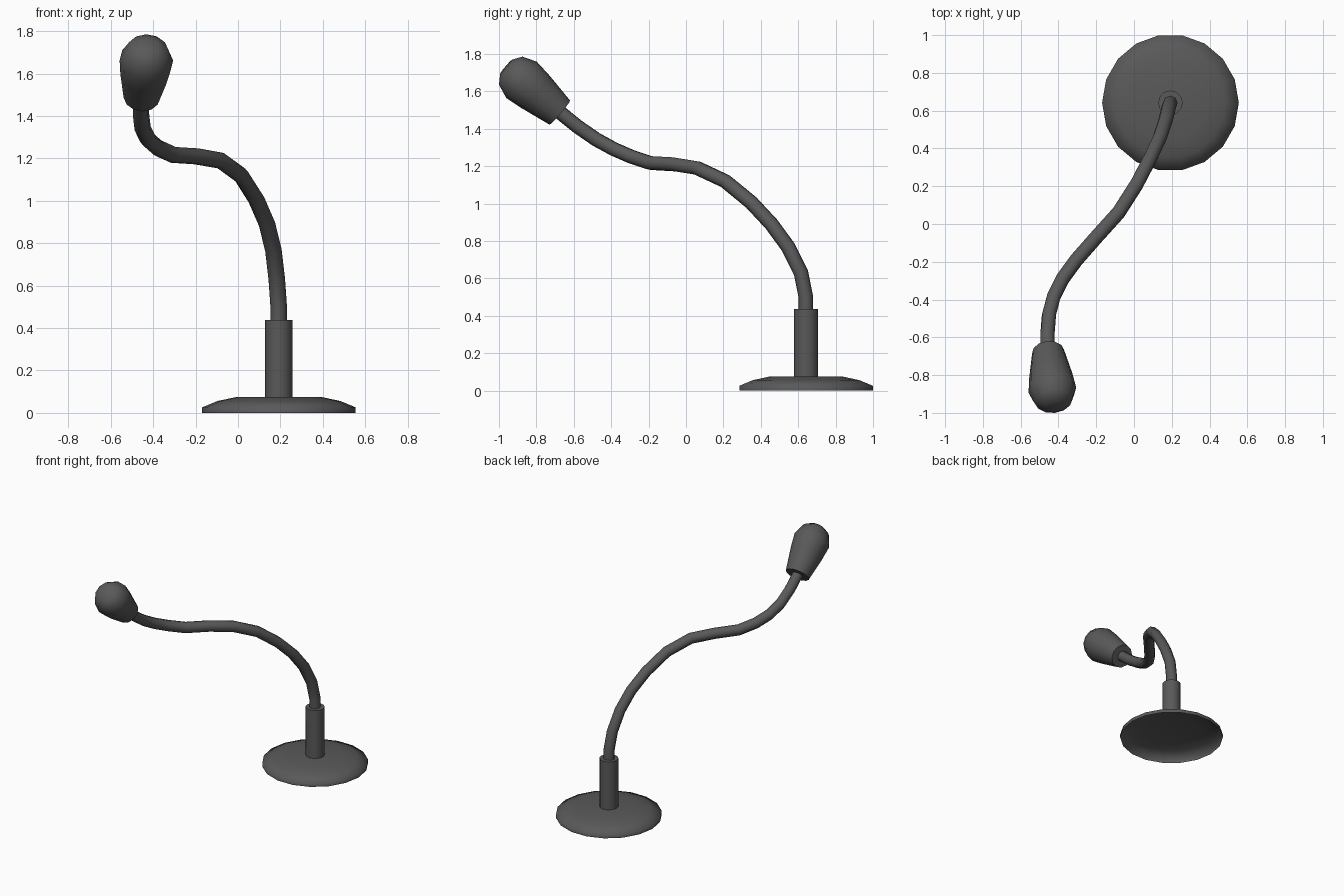
import bpy, bmesh, math
from mathutils import Vector, Matrix

if "Cube" in bpy.data.objects:
    bpy.data.objects.remove(bpy.data.objects["Cube"])

grey = bpy.data.materials.new("dark_grey")
grey.diffuse_color = (0.1, 0.1, 0.1, 1)
grey.use_nodes = True
grey.node_tree.nodes["Principled BSDF"].inputs["Base Color"].default_value = grey.diffuse_color


def finish(obj, angle):
    obj.data.materials.clear()
    obj.data.materials.append(grey)
    bpy.ops.object.select_all(action='DESELECT')
    obj.select_set(True)
    bpy.context.view_layer.objects.active = obj
    bpy.ops.object.shade_smooth_by_angle(angle=math.radians(angle))


def lathe(name, profile, sides, origin, axis=(0, 0, 1), angle=40, bottom=True):
    """Solid of revolution from (radius, height) pairs along an axis."""
    bm = bmesh.new()
    rings = [[bm.verts.new((r * math.cos(2 * math.pi * i / sides),
                            r * math.sin(2 * math.pi * i / sides), h))
              for i in range(sides)] for r, h in profile]
    for a, b in zip(rings, rings[1:]):
        for i in range(sides):
            j = (i + 1) % sides
            bm.faces.new((a[i], a[j], b[j], b[i]))
    if bottom:
        bm.faces.new(rings[0][::-1])
    bm.faces.new(rings[-1])
    rot = Vector(axis).to_track_quat('Z', 'Y').to_matrix().to_4x4()
    bm.transform(Matrix.Translation(origin) @ rot)
    mesh = bpy.data.meshes.new(name)
    bm.to_mesh(mesh)
    bm.free()
    obj = bpy.data.objects.new(name, mesh)
    bpy.context.collection.objects.link(obj)
    finish(obj, angle)


# round domed foot (hollow underneath) and the upright socket
foot = (0.193, 0.642, 0)
lathe("base", [(0.362, 0), (0.362, 0.026), (0.29, 0.056), (0.2, 0.075)], 18, foot,
      angle=85, bottom=False)
lathe("socket", [(0.065, 0.076), (0.065, 0.437)], 12, foot)

# flexible neck
path = [(.192, .641, .40), (.192, .641, .50), (.183, .615, .63), (.167, .547, .767),
        (.137, .457, .89), (.087, .35, 1.005), (.014, .21, 1.12), (-.082, .06, 1.19),
        (-.195, -.065, 1.21), (-.305, -.19, 1.217), (-.378, -.29, 1.25),
        (-.425, -.385, 1.291), (-.45, -.48, 1.343), (-.458, -.58, 1.412),
        (-.457, -.72, 1.525)]
cu = bpy.data.curves.new("neck", 'CURVE')
cu.dimensions = '3D'
cu.bevel_depth = 0.039
cu.bevel_resolution = 2
cu.use_fill_caps = True
sp = cu.splines.new('POLY')
sp.points.add(len(path) - 1)
for p, co in zip(sp.points, path):
    p.co = (*co, 1)
neck = bpy.data.objects.new("neck", cu)
bpy.context.collection.objects.link(neck)
bpy.ops.object.select_all(action='DESELECT')
neck.select_set(True)
bpy.context.view_layer.objects.active = neck
bpy.ops.object.convert(target='MESH')
finish(bpy.context.view_layer.objects.active, 60)

# tapered head with rounded tip
lathe("head", [(0.085, 0), (0.115, 0.17), (0.127, 0.27), (0.098, 0.346), (0.05, 0.378)],
      12, (-.455, -.675, 1.487), (.085, -.76, .65), 60)
